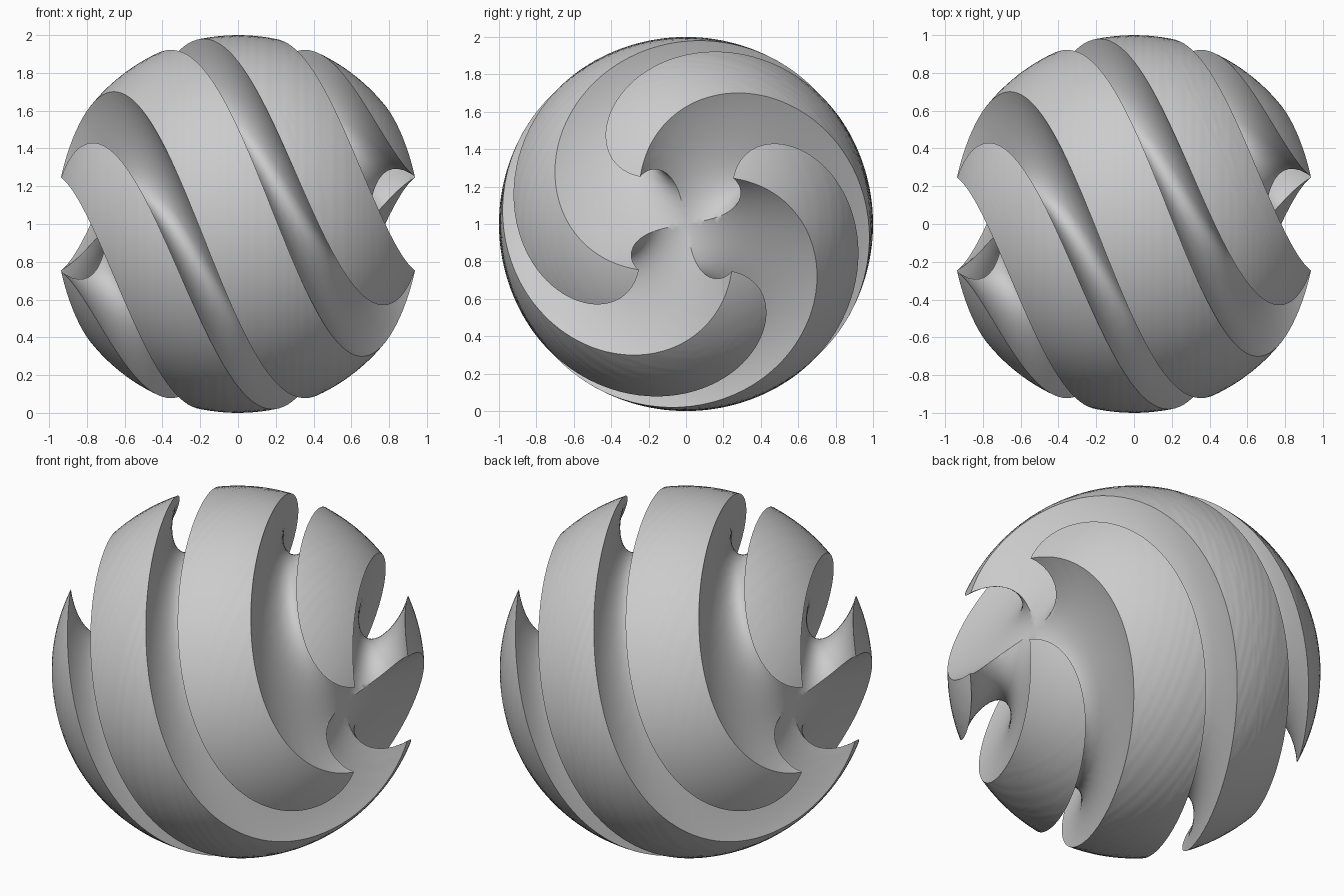
import bpy, math
from mathutils import Matrix, Vector

if "Cube" in bpy.data.objects:
    bpy.data.objects.remove(bpy.data.objects["Cube"])

TWIST = 2.5          # radians per unit along x
GROOVE_PATH = 0.945  # radius of the groove centre line
GROOVE_RADIUS = 0.25

# Ball with its poles on the x axis
bpy.ops.mesh.primitive_uv_sphere_add(segments=160, ring_count=128, radius=1)
ball = bpy.context.object
ball.name = "grooved_ball"
ball.data.transform(Matrix.Rotation(math.pi / 2, 4, 'Y'))

# Two crossed rings through both poles cut the four grooves
cutters = []
for angle in (45, -45):
    bpy.ops.mesh.primitive_torus_add(major_radius=GROOVE_PATH, minor_radius=GROOVE_RADIUS,
                                     major_segments=192, minor_segments=48)
    ring = bpy.context.object
    ring.name = "groove_cutter"
    ring.data.transform(Matrix.Rotation(math.radians(angle), 4, 'X'))
    ring.hide_render = True
    cut = ball.modifiers.new("groove", 'BOOLEAN')
    cut.operation = 'DIFFERENCE'
    cut.solver = 'EXACT'
    cut.object = ring
    cutters.append(ring)

bpy.context.view_layer.objects.active = ball
tri = ball.modifiers.new("triangles", 'TRIANGULATE')
for name in [m.name for m in ball.modifiers]:
    bpy.ops.object.modifier_apply(modifier=name)
for ring in cutters:
    bpy.data.objects.remove(ring)

# Twist the straight grooves into spirals around x, then stand on the ground
for v in ball.data.vertices:
    v.co = Matrix.Rotation(TWIST * v.co.x, 3, 'X') @ v.co + Vector((0, 0, 1))

# Plain grey, smooth with sharp groove edges
grey = bpy.data.materials.new("light_grey")
grey.diffuse_color = (0.6, 0.6, 0.6, 1)
grey.use_nodes = True
grey.node_tree.nodes["Principled BSDF"].inputs["Base Color"].default_value = grey.diffuse_color
ball.data.materials.clear()
ball.data.materials.append(grey)
bpy.ops.object.select_all(action='DESELECT')
ball.select_set(True)
bpy.ops.object.shade_smooth_by_angle(angle=math.radians(35))
